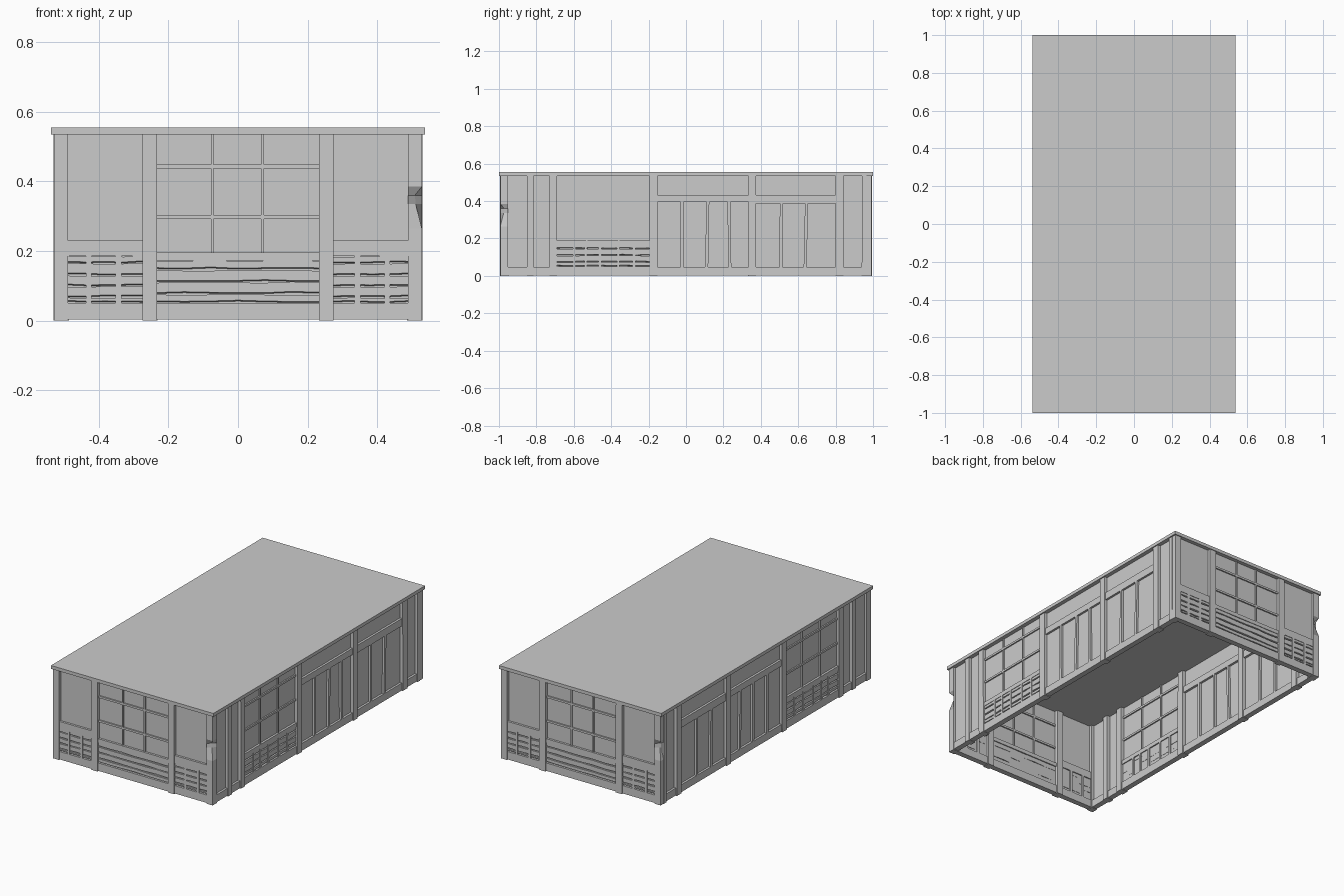
import bpy, bmesh, random
from mathutils import Vector

if "Cube" in bpy.data.objects:
    bpy.data.objects.remove(bpy.data.objects["Cube"])
random.seed(4)

grey = bpy.data.materials.new("plain grey")
grey.use_nodes = True
GREY = (0.6, 0.6, 0.6, 1)
grey.diffuse_color = GREY
grey.node_tree.nodes["Principled BSDF"].inputs["Base Color"].default_value = GREY

HX, HY, TOP = 0.53, 0.995, 0.537
# outer and inner depth of each kind of member, measured from the wall face
POST, BEAM, PANEL, BOARD = (0, -0.045), (-0.005, -0.038), (-0.018, -0.024), (-0.008, -0.032)
parts = {}


def prism(part, rings):
    """Loft a list of four-cornered rings and cap both ends."""
    bm = parts.setdefault(part, bmesh.new())
    loops = [[bm.verts.new(p) for p in r] for r in rings]
    for a, b in zip(loops, loops[1:]):
        for i in range(4):
            j = (i + 1) % 4
            bm.faces.new((a[i], a[j], b[j], b[i]))
    bm.faces.new(loops[0])
    bm.faces.new(loops[-1])


def to_world(wall, u, d, z):
    return {"front": (u, -HY - d, z), "back": (u, HY + d, z),
            "right": (HX + d, u, z), "left": (-HX - d, u, z)}[wall]


def bar(wall, kind, u0, u1, z0, z1, depth, wobble=0.0):
    """Upright or level member; wobble shifts its ends slightly."""
    o, i = depth
    s = [random.uniform(-wobble, wobble) for _ in range(2)]
    rings = [[to_world(wall, u + k, d, z) for u, d in ((u0, o), (u1, o), (u1, i), (u0, i))]
             for z, k in ((z0, s[0]), (z1, s[1]))]
    prism(wall + "_" + kind, rings)


def board(wall, u0, u1, z0, z1, steps):
    """Plank with a sloping underside and a wavy length."""
    o, i = BOARD
    rings = []
    for k in range(steps + 1):
        u = u0 + (u1 - u0) * k / steps
        w = random.uniform(-0.002, 0.002)
        rings.append([to_world(wall, u, d, z + w) for d, z in
                      ((o, z0 + 0.007), (o, z1), (i, z1), (i, z0))])
    prism(wall + "_planks", rings)


def boards(wall, u0, u1, edges, steps=4):
    for a, b in zip(edges, edges[1:]):
        board(wall, u0, u1, a, b, steps)


def beam(wall, u0, u1, z0, z1):
    bar(wall, "beams", u0, u1, z0, z1, BEAM)


def window(wall, u0, u1, sill, rails, mullions):
    bar(wall, "window_panes", u0, u1, sill, TOP, PANEL)
    frame = (-0.01, -0.032)
    for m in mullions:
        bar(wall, "window_bars", m - 0.004, m + 0.004, sill, TOP, frame)
    for r in rails:
        bar(wall, "window_bars", u0, u1, r - 0.006, r + 0.006, frame)


def end_wall(w):
    for s in (-1, 1):
        a, b = sorted((s * 0.232, s * 0.274))
        bar(w, "posts", a, b, 0, TOP, POST, 0.001)
        # outer bay: plain panel above a slatted grille
        a, b = sorted((s * 0.274, s * 0.49))
        bar(w, "wall_panels", a, b, 0.04, TOP, PANEL)
        beam(w, a, b, 0.185, 0.23)
        beam(w, a, b, 0.003, 0.05)
        boards(w, a, b, (0.05, 0.065, 0.097, 0.128, 0.163, 0.185))
        for m in (0.343, 0.428):
            bar(w, "grille_bars", s * m - 0.008, s * m + 0.008, 0.05, 0.185, BEAM)
    # central bay: window above planks
    window(w, -0.232, 0.232, 0.195, (0.443, 0.298), (-0.074, 0.07))
    beam(w, -0.232, 0.232, 0.172, 0.195)
    beam(w, -0.232, 0.232, 0.003, 0.05)
    bar(w, "wall_panels", -0.232, 0.232, 0.04, 0.18, PANEL)
    boards(w, -0.232, 0.232, (0.05, 0.075, 0.11, 0.145, 0.172), 6)


def side_wall(w):
    for a, b in ((-0.85, -0.815), (-0.73, -0.69), (-0.195, -0.152),
                 (0.333, 0.374), (0.8, 0.843), (0.94, 0.965)):
        bar(w, "posts", a, b, 0, TOP, POST, 0.001)
    # narrow bays
    for a, b in ((-0.955, -0.85), (-0.815, -0.73), (0.843, 0.94)):
        bar(w, "wall_panels", a, b, 0.03, TOP, PANEL)
        beam(w, a, b, 0.003, 0.047)
    # window bay
    window(w, -0.69, -0.195, 0.19, (0.47, 0.325), (-0.53, -0.36))
    bar(w, "wall_panels", -0.69, -0.195, 0.04, 0.18, PANEL)
    beam(w, -0.69, -0.195, 0.165, 0.19)
    beam(w, -0.69, -0.195, 0.003, 0.05)
    boards(w, -0.69, -0.195, (0.05, 0.072, 0.107, 0.143, 0.165), 7)
    for m in (-0.598, -0.535, -0.46, -0.362, -0.278):
        bar(w, "grille_bars", m - 0.007, m + 0.007, 0.05, 0.165, BEAM)
    # two panelled bays with a cross beam
    for a, b, z, dividers in ((-0.152, 0.333, 0.395, (-0.022, 0.112, 0.233)),
                              (0.374, 0.8, 0.388, (0.512, 0.64))):
        bar(w, "wall_panels", a, b, 0.03, TOP, PANEL)
        beam(w, a, b, z, 0.433)
        beam(w, a, b, 0.003, 0.047)
        for m in dividers:
            bar(w, "panel_dividers", m - 0.008, m + 0.008, 0.047, z, BEAM, 0.005)


for name in ("front", "back"):
    end_wall(name)
for name in ("right", "left"):
    side_wall(name)

# corner posts, two of them chipped on the outer edge
for sx in (-1, 1):
    for sy in (-1, 1):
        chipped = sx * sy < 0 
        rings = []
        for z, cut in ((0, 0), (0.265, 0), (0.335, 0.018), (0.36, 0.02), (0.385, 0), (TOP, 0)):
            c = cut if chipped else 0
            rings.append([(sx * (HX - p), sy * (HY - q), z) for p, q in
                          ((0.002 + c, 0.002 + c), (0.042, 0.002), (0.042, 0.042), (0.002, 0.042))])
        prism("corner_posts", rings)

# flat roof slab
prism("roof", [[(x, y, z) for x, y in ((-0.537, -1), (0.537, -1), (0.537, 1), (-0.537, 1))]
               for z in (0.535, 0.555)])

for name, bm in parts.items():
    bmesh.ops.recalc_face_normals(bm, faces=bm.faces)
    mesh = bpy.data.meshes.new(name)
    bm.to_mesh(mesh)
    bm.free()
    mesh.materials.append(grey)
    bpy.context.collection.objects.link(bpy.data.objects.new(name, mesh))
